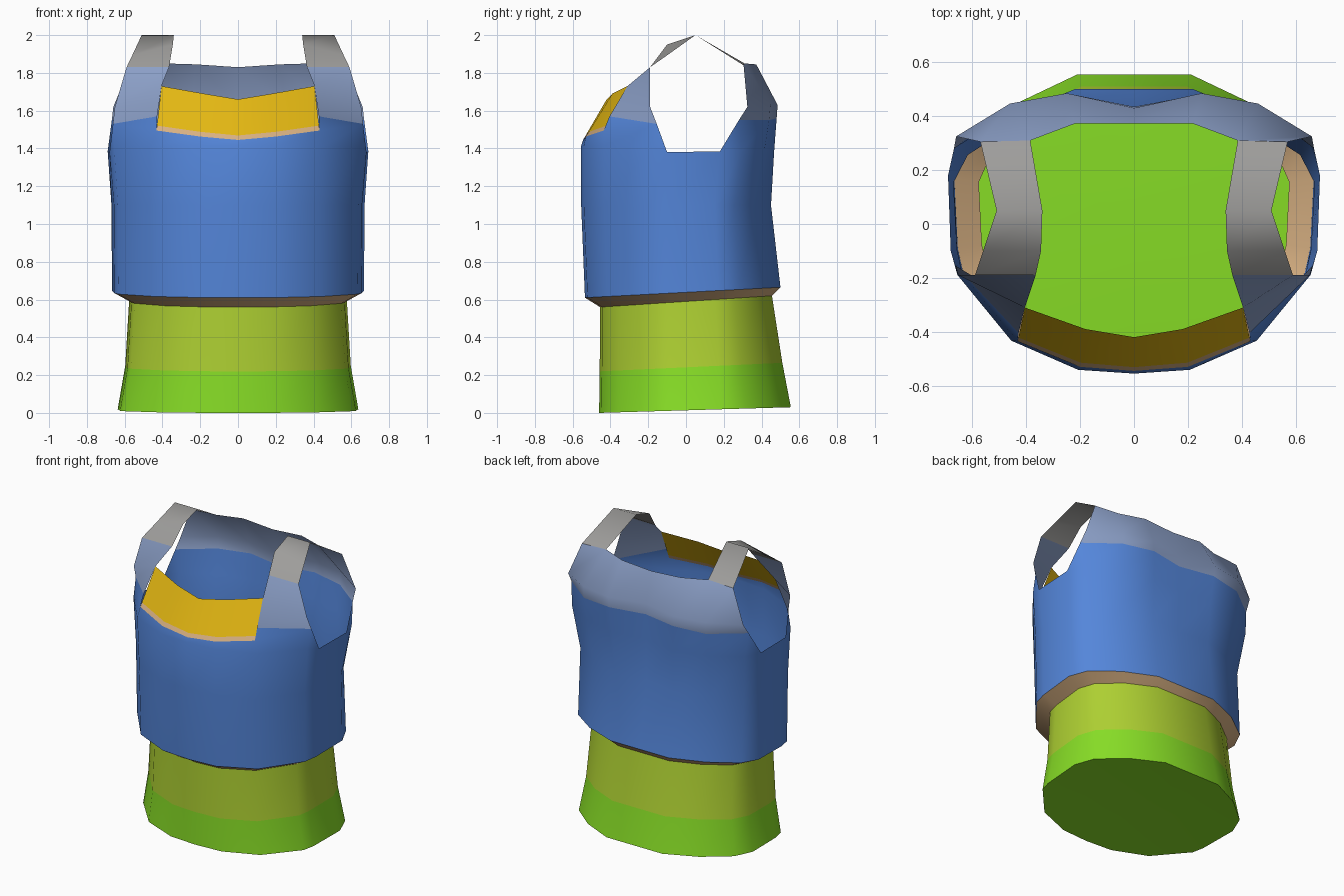
import bpy, bmesh, math

if "Cube" in bpy.data.objects:
    bpy.data.objects.remove(bpy.data.objects["Cube"])


def material(name, rgb):
    m = bpy.data.materials.new(name)
    lin = [(c / 255 / 12.92) if c < 11 else ((c / 255 + 0.055) / 1.055) ** 2.4 for c in rgb]
    m.diffuse_color = (*lin, 1)
    m.use_nodes = True
    m.node_tree.nodes["Principled BSDF"].inputs["Base Color"].default_value = m.diffuse_color
    return m


BLUE = material("blue", (84, 134, 218))
SLATE = material("slate_blue", (140, 160, 200))
GREY = material("strap_grey", (158, 157, 155))
YELLOW = material("collar_yellow", (226, 182, 18))
TAN = material("trim_tan", (215, 176, 130))
OLIVE = material("olive_green", (174, 208, 50))
GREEN = material("bright_green", (136, 222, 38))

# Half outline of the torso, from front centre round the right side to the back
OUTLINE = [(0, -1), (.3, -.975), (.66, -.78), (.95, -.34), (.98, -.17),
           (1, .34), (.92, .57), (.66, .82), (.33, 1), (0, 1)]


def ring(w, front, back, z_front, z_back, spine=None):
    """Half ring scaled to a width and depth, tilted from front to back."""
    pts = []
    for x, t in OUTLINE:
        y = t * (front if t < 0 else back)
        k = (y + front) / (front + back)
        pts.append((x * w, y, z_front + k * (z_back - z_front)))
    if spine is not None:
        pts[-1] = (0, spine, pts[-1][2])
    return pts


def band(low, high, mat):
    """Quads between two half rings, facing outwards."""
    return [((low[i], low[i + 1], high[i + 1], high[i]), mat) for i in range(len(low) - 1)]


def part(name, faces, angle=80):
    """Make one mirrored, smooth part from (corners, material) faces."""
    me = bpy.data.meshes.new(name)
    mats = []
    bm = bmesh.new()
    for corners, mat in faces:
        if mat not in mats:
            mats.append(mat)
            me.materials.append(mat)
        for flip in (False, True):
            pts = [(-x, y, z) for x, y, z in reversed(corners)] if flip else corners
            f = bm.faces.new([bm.verts.new(p) for p in pts])
            f.material_index = mats.index(mat)
            f.smooth = True
    bmesh.ops.remove_doubles(bm, verts=bm.verts[:], dist=0.0005)
    bm.to_mesh(me)
    bm.free()
    me.set_sharp_from_angle(angle=math.radians(angle))
    ob = bpy.data.objects.new(name, me)
    bpy.context.collection.objects.link(ob)
    return ob


# Torso rings, bottom to chest
base = ring(.637, .46, .555, .0, .03)
hip = ring(.597, .457, .51, .22, .265)
waist = ring(.576, .455, .455, .56, .62)
hem = ring(.667, .535, .50, .61, .665)
belly = ring(.67, .555, .45, 1.1, 1.1, .425)
chest = ring(.69, .555, .467, 1.415, 1.39, .43)
# Armhole bottom and fuller shoulder blades
chest[4:8] = [(.68, -.1, 1.38), (.69, .18, 1.385), (.652, .295, 1.39), (.455, .415, 1.39)]

# Lower body with closed bottom
bottom = [((base[i + 1], base[i], (0, .05, .03)), GREEN) for i in range(9)]
part("lower_body", bottom + band(base, hip, GREEN) + band(hip, waist, OLIVE))

# Flared underside of the shirt
part("hem_trim", band(waist, hem, TAN))

# Points round the neck and armholes
f0, f1, f2 = (0, -.545, 1.445), (.2, -.53, 1.463), (.432, -.435, 1.495)
f2b = (.428, -.405, 1.57)
arm_f, arm_b = (.662, -.155, 1.53), (.668, .28, 1.55)
b7, b8, b9 = (.46, .44, 1.55), (.24, .48, 1.56), (0, .435, 1.56)

# Shirt body up to the yoke line, open at the armholes
shirt = band(hem, belly, BLUE) + band(belly, chest, BLUE)
shirt += band(chest[:4], [f0, f1, f2, arm_f], BLUE)
shirt += [((chest[3], chest[4], arm_f), BLUE), ((f2, arm_f, f2b), BLUE),
          ((chest[5], chest[6], arm_b), BLUE)]
shirt += band(chest[6:], [arm_b, b7, b8, b9], BLUE)
part("shirt_body", shirt)

# Collar panel with a thin trim along its lower edge
t0, t1, t2 = (0, -.42, 1.66), (.18, -.39, 1.69), (.405, -.31, 1.73)


def mix(a, b, k):
    return tuple(p + (q - p) * k for p, q in zip(a, b))


low, top = [f0, f1, f2], [t0, t1, t2]
seam = [mix(a, b, .11) for a, b in zip(low, top)]
part("collar", band(low, seam, TAN) + band(seam, top, YELLOW))

# Shoulder yoke, front and back
sf, sf_top, sf_in = (.652, -.19, 1.62), (.59, -.19, 1.83), (.365, -.19, 1.83)
back_mid = [(.66, .325, 1.62), (.46, .447, 1.63), (.25, .485, 1.63), (0, .43, 1.63)]
back_top = [(.57, .305, 1.84), (.385, .31, 1.85), (.22, .372, 1.845), (0, .372, 1.83)]
part("yoke", [((f2b, arm_f, sf, t2), SLATE), ((t2, sf, sf_top, sf_in), SLATE)]
     + band([arm_b, b7, b8, b9], back_mid, SLATE) + band(back_mid, back_top, SLATE))

# Shoulder straps
inner = [sf_in, (.345, -.1, 1.95), (.34, .05, 2.0), back_top[1]]
outer = [sf_top, (.56, -.1, 1.893), (.51, .05, 2.0), back_top[0]]
part("shoulder_straps", [((inner[i], outer[i], outer[i + 1], inner[i + 1]), GREY)
                         for i in range(3)])
